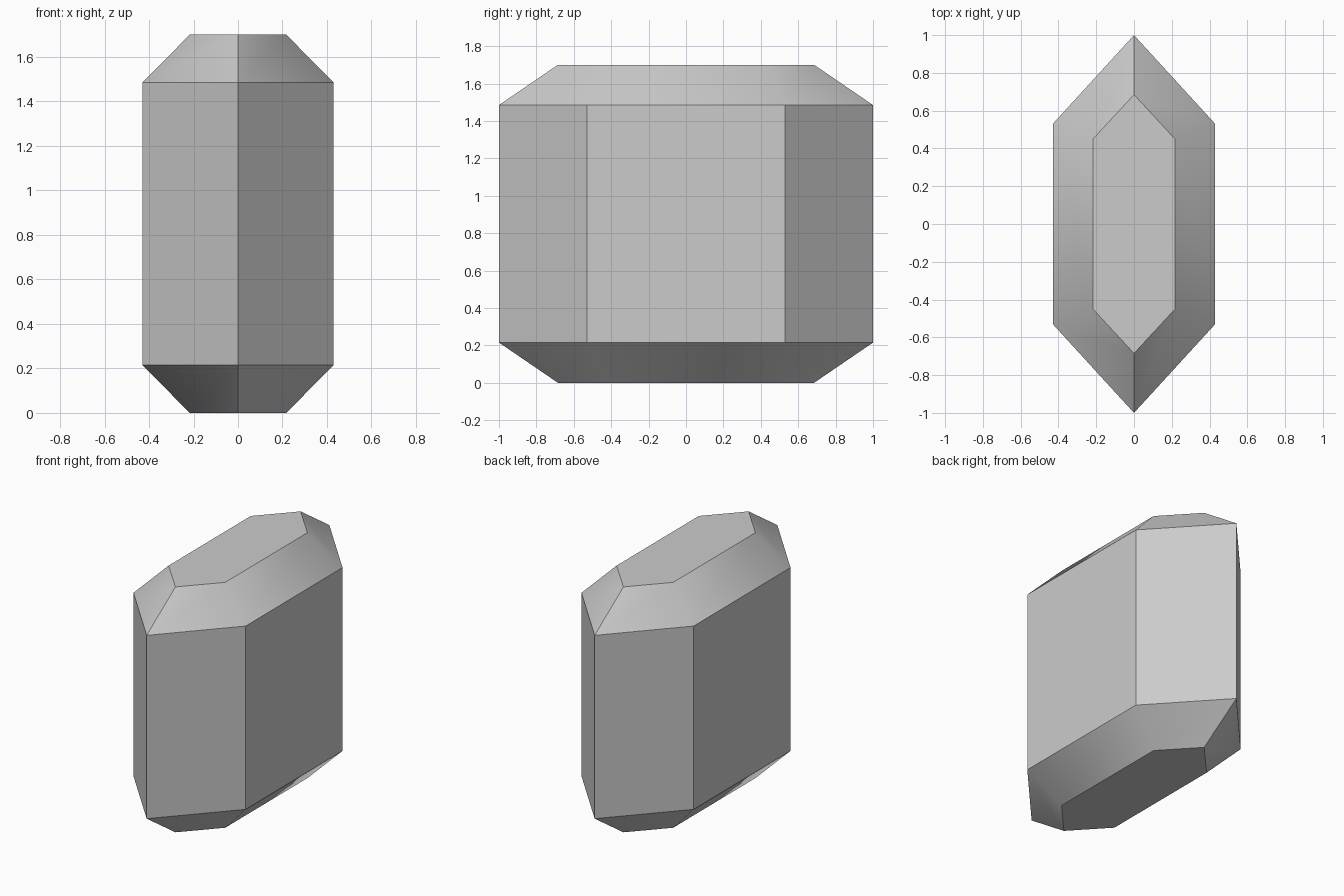
import bpy
import bmesh
from math import radians

cube = bpy.data.objects.get("Cube")
if cube:
    bpy.data.objects.remove(cube, do_unlink=True)

# Plain grey stone
stone = bpy.data.materials.new("grey_stone")
stone.use_nodes = True
colour = (0.6, 0.6, 0.6, 1)
stone.diffuse_color = colour
stone.node_tree.nodes["Principled BSDF"].inputs["Base Color"].default_value = colour


def hexagon(bm, half_width, shoulder, tip, z):
    """Ring of an elongated hexagon with points at front and back."""
    outline = [(half_width, -shoulder), (half_width, shoulder), (0, tip),
               (-half_width, shoulder), (-half_width, -shoulder), (0, -tip)]
    return [bm.verts.new((x, y, z)) for x, y in outline]


# Crystal: hexagonal prism with bevelled ends
outer = (0.43, 0.53, 1.0)
inner = (0.217, 0.45, 0.685)
bm = bmesh.new()
rings = [hexagon(bm, *size, z) for size, z in
         ((inner, 0), (outer, 0.215), (outer, 1.485), (inner, 1.7))]
for low, high in zip(rings, rings[1:]):
    for i in range(6):
        j = (i + 1) % 6
        bm.faces.new((low[i], low[j], high[j], high[i]))

# Flat caps
bm.faces.new(rings[0][::-1])
bm.faces.new(rings[-1])
bmesh.ops.recalc_face_normals(bm, faces=bm.faces)

mesh = bpy.data.meshes.new("crystal_block")
bm.to_mesh(mesh)
bm.free()
mesh.materials.append(stone)
block = bpy.data.objects.new("crystal_block", mesh)
bpy.context.collection.objects.link(block)

# Soften only the shallow corners of the bevels
bpy.ops.object.select_all(action="DESELECT")
block.select_set(True)
bpy.context.view_layer.objects.active = block
bpy.ops.object.shade_smooth_by_angle(angle=radians(35))
